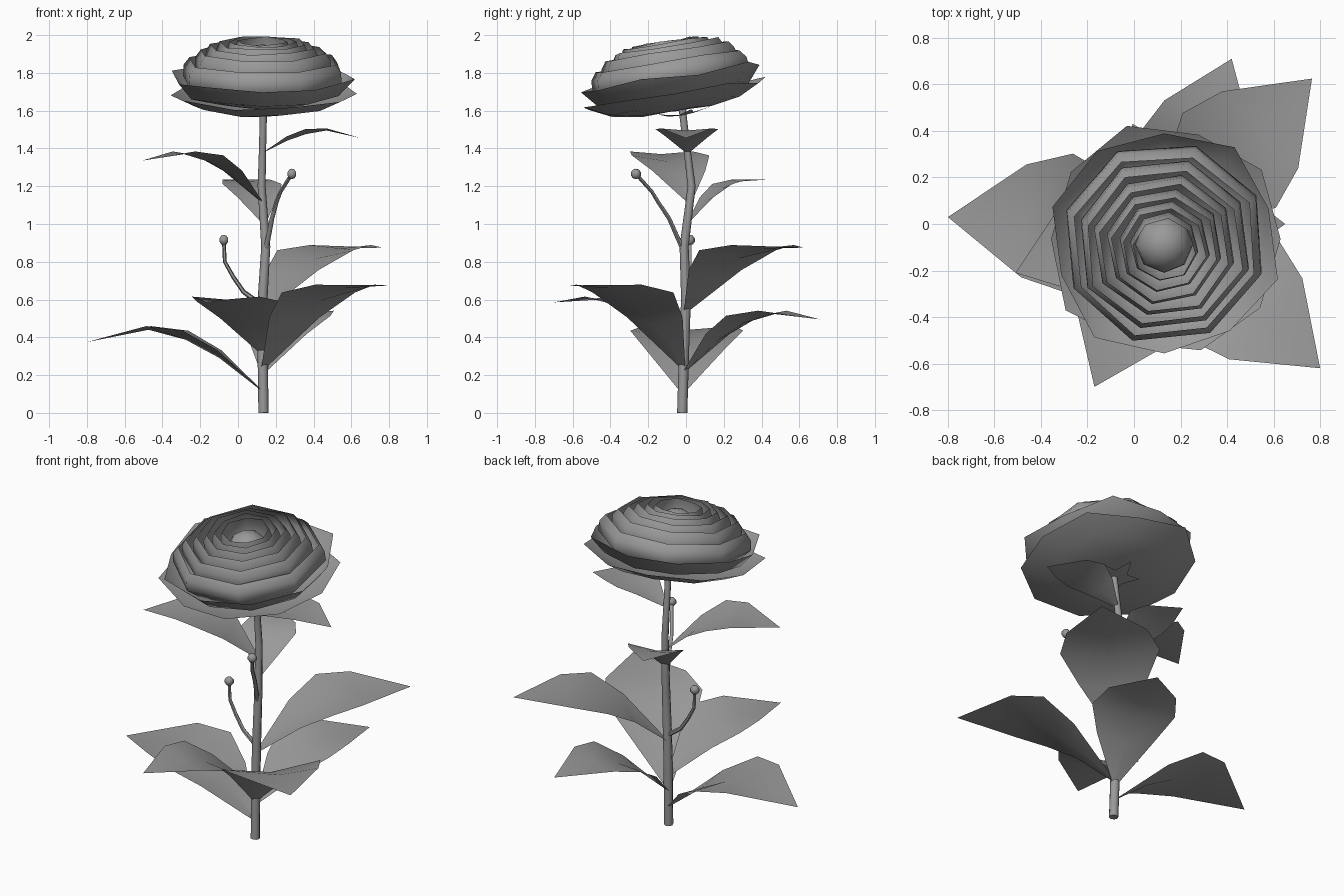
import bpy, bmesh, math
from mathutils import Vector, Matrix

cube = bpy.data.objects.get("Cube")
if cube:
    bpy.data.objects.remove(cube, do_unlink=True)

grey = bpy.data.materials.new("plain grey")
grey.use_nodes = True
colour = (0.32, 0.32, 0.32, 1)
grey.diffuse_color = colour
grey.node_tree.nodes["Principled BSDF"].inputs["Base Color"].default_value = colour


def finish(bm, name, matrix=None, angle=60):
    mesh = bpy.data.meshes.new(name)
    if matrix:
        bm.transform(matrix)
    bm.to_mesh(mesh)
    bm.free()
    mesh.materials.append(grey)
    obj = bpy.data.objects.new(name, mesh)
    bpy.context.collection.objects.link(obj)
    bpy.ops.object.select_all(action="DESELECT")
    obj.select_set(True)
    bpy.context.view_layer.objects.active = obj
    bpy.ops.object.shade_smooth_by_angle(angle=math.radians(angle))


def loft(bm, rows, closed=True):
    """Join successive rows of points with quads."""
    rows = [[bm.verts.new(p) for p in row] for row in rows]
    for a, b in zip(rows, rows[1:]):
        n = len(a)
        for i in range(n if closed else n - 1):
            j = (i + 1) % n
            bm.faces.new((a[i], a[j], b[j], b[i]))
    return rows


def tube(name, path, radii, sides=8):
    bm = bmesh.new()
    path = [Vector(p) for p in path]
    rows = []
    for i, p in enumerate(path):
        along = path[min(i + 1, len(path) - 1)] - path[max(i - 1, 0)]
        turn = Vector((0, 0, 1)).rotation_difference(along)
        rows.append([p + turn @ Vector((radii[i] * math.cos(math.tau * k / sides),
                                        radii[i] * math.sin(math.tau * k / sides), 0))
                     for k in range(sides)])
    rows = loft(bm, rows)
    bm.faces.new(rows[0][::-1])
    bm.faces.new(rows[-1])
    finish(bm, name)


# Main stem
stem_path = [(.135, -.02, 0), (.13, -.01, .35), (.13, 0, .6), (.147, -.01, .88),
             (.125, .03, 1.2), (.13, .005, 1.4), (.135, -.02, 1.61)]
tube("stem", stem_path, [.027, .027, .026, .024, .021, .019, .019])


def stem_at(z):
    for a, b in zip(stem_path, stem_path[1:]):
        if a[2] <= z <= b[2]:
            return Vector(a).lerp(Vector(b), (z - a[2]) / (b[2] - a[2]))


# Leaves: arched blades with a shallow fold along the midrib
stations = [(0, 0, .015, .2), (.25, .55, .22, .2), (.44, .84, .32, .16), (.65, 1, .26, .08)]


def leaf(name, base_z, tip, arch, broad=1):
    base = stem_at(base_z)
    tip = Vector(tip)
    run = Vector((tip.x - base.x, tip.y - base.y, 0))
    side = Vector((-run.y, run.x, 0)) * broad
    bm = bmesh.new()
    rows = []
    for s, rise, width, fold in stations:
        mid = base + run * s + Vector((0, 0, arch * rise))
        lift = Vector((0, 0, fold * width * run.length))
        rows.append([mid - side * width + lift, mid, mid + side * width + lift])
    rows = loft(bm, rows, closed=False)
    end = bm.verts.new(tip)
    a, b, c = rows[-1]
    bm.faces.new((a, b, end))
    bm.faces.new((b, c, end))
    finish(bm, name)


leaf("lower_leaf_right", .11, (-.8, .03, .375), .33)
leaf("lower_leaf_back", .21, (.42, .71, .495), .315)
leaf("lower_leaf_front_left", .23, (.8, -.62, .675), .43)
leaf("lower_leaf_front", .31, (-.17, -.7, .585), .29)
leaf("lower_leaf_back_left", .53, (.765, .625, .875), .34)
leaf("upper_leaf_back", 1, (-.005, .43, 1.235), .225, 1.15)
leaf("upper_leaf_right", 1.11, (-.51, -.21, 1.335), .26)
leaf("upper_leaf_left", 1.375, (.65, 0, 1.455), .12)


# Side buds on thin stalks
def bud(name, path):
    tube(name + "_stalk", path, [.014, .012, .011, .01, .01], sides=6)
    bm = bmesh.new()
    bmesh.ops.create_uvsphere(bm, u_segments=6, v_segments=5, radius=.028)
    finish(bm, name, Matrix.Translation(path[-1]))


bud("left_bud", [(.145, -.01, .85), (.18, -.09, 1.03), (.205, -.15, 1.12),
                 (.225, -.18, 1.17), (.285, -.265, 1.265)])
bud("right_bud", [(.13, 0, .57), (.03, .01, .64), (-.025, .015, .72),
                  (-.07, .02, .8), (-.075, .02, .915)])

# Flower head, tipped forward
head = Matrix.Translation((.13, -.05, 1.6)) @ Matrix.Rotation(math.radians(9.2), 4, "X")


def cup(name, profile, sides, phase, ragged=0):
    """Petal ring turned from a profile, with an uneven rim."""
    bm = bmesh.new()
    wobble = [ragged * math.sin(2.4 * i + phase) for i in range(sides)]
    rows = []
    for k, (r, z) in enumerate(profile):
        weight = k / (len(profile) - 1)
        row = []
        for i in range(sides):
            a = math.radians(phase) + math.tau * i / sides
            rr = r * (1 + wobble[i] * weight)
            row.append((rr * math.cos(a), rr * math.sin(a), z + .3 * wobble[i] * weight))
        rows.append(row)
    rows = loft(bm, rows)
    bm.faces.new(rows[0][::-1])
    finish(bm, name, head)


cup("outer_petals_low", [(.03, 0), (.2, 0), (.37, .03), (.5, .09)], 10, 0, .05)
cup("outer_petals_high", [(.03, .01), (.25, .05), (.41, .09), (.49, .18)], 10, 18, .05)

rims = [(.405, .265), (.345, .318), (.285, .345), (.23, .362), (.18, .37), (.135, .372)]
for n, (r, z) in enumerate(rims):
    cup("inner_petals_%d" % (n + 1),
        [(.03, .03 + .01 * n), (r * .88, z * .3 + .01 * n), (r * 1.09, z - .1),
         (r * 1.08, z - .04), (r, z)], 8, 27 + 2 * n, .015)

# Flower centre
bm = bmesh.new()
bmesh.ops.create_uvsphere(bm, u_segments=8, v_segments=8, radius=.125)
finish(bm, "flower_centre", head @ Matrix.Translation((0, 0, .23)))

# Star of sepals below the petals
bm = bmesh.new()
star = []
for i in range(10):
    r, z = ((.155, -.006), (.075, -.025))[i % 2]
    a = math.tau * i / 10 + .3
    star.append(bm.verts.new((r * math.cos(a), r * math.sin(a), z)))
hub = bm.verts.new((0, 0, -.03))
for i in range(10):
    bm.faces.new((star[(i + 1) % 10], star[i], hub))
finish(bm, "sepals", head @ Matrix.Translation((0, .03, 0)))
